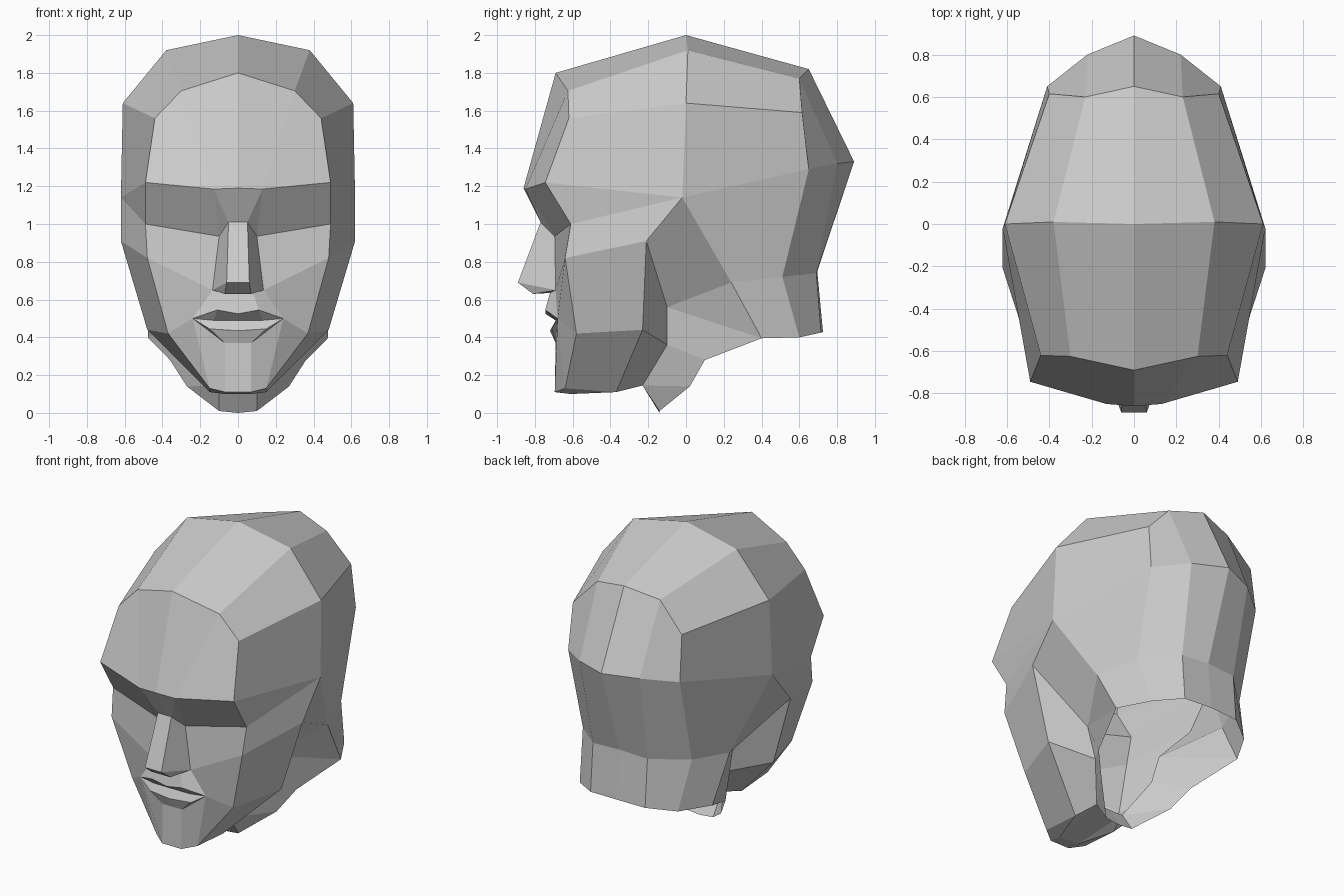
import bpy, bmesh

if "Cube" in bpy.data.objects:
    bpy.data.objects.remove(bpy.data.objects["Cube"])

bm = bmesh.new()
cache = {}


def vert(p):
    if p not in cache:
        cache[p] = bm.verts.new(p)
    return cache[p]


def loft(*rows):
    """Skin neighbouring rows of points; repeated points give triangles."""
    for a, b in zip(rows, rows[1:]):
        for i in range(len(a) - 1):
            loop = list(dict.fromkeys((a[i], a[i + 1], b[i + 1], b[i])))
            if len(loop) > 2:
                bm.faces.new([vert(p) for p in loop])


# Landmarks shared between regions (half head, x >= 0)
ear, hinge = (.62, -.02, 1.14), (.62, -.21, .91)
socket, cheek = (.49, -.61, 1.0), (.48, -.64, .82)
jaw_front, jaw_angle = (.37, -.58, .42), (.48, -.23, .44)
jaw_under = (.15, -.37, .11)
mastoid, neck_side = (.49, .24, .69), (.475, .40, .395)
throat_up, throat_low = (.28, -.10, .56), (.22, -.10, .36)

# Skull: cross rows from brow over the crown to the base of the neck
brow = [(0, -.86, 1.19), (.13, -.85, 1.185), (.49, -.745, 1.22)]
hair = [(0, -.69, 1.80), (.30, -.625, 1.705), (.44, -.62, 1.56)]
crown = [(0, 0, 2.0), (.38, .01, 1.92), (.61, 0, 1.64)]
back = [(0, .65, 1.82), (.23, .60, 1.77), (.40, .615, 1.59)]
low_back = [(0, .89, 1.33), (.22, .80, 1.32), (.41, .65, 1.29)]
nape = [(0, .695, .75), (.2, .69, .74), (.40, .51, .72)]
neck_base = [(0, .725, .43), (.2, .715, .425), (.36, .60, .40)]
loft(brow, hair, crown, back, low_back, nape, neck_base)

# Chin and underside of the jaw
chin = [(0, -.695, .11), (.07, -.695, .11), (.15, -.64, .13)]
throat = [(0, -.23, .145), (.1, -.23, .145)]
loft(chin, [(0, -.61, .10), (.07, -.61, .10), jaw_under],
     [throat[0], throat[1], throat[1]])

# Temple, cheek and jaw side
loft([hair[2], crown[2]], [brow[2], ear], [socket, ear], [cheek, hinge],
     [jaw_front, jaw_angle], [chin[2], jaw_under])

# Side of the skull behind the ear
loft([crown[2], back[2]], [ear, low_back[2]], [mastoid, nape[2]],
     [neck_side, neck_base[2]])

# Back of the jaw, then the open-bottomed neck
loft([hinge, throat_up], [jaw_angle, throat_low], [jaw_under, throat[1]])
loft([hinge, ear], [throat_up, mastoid], [throat_up, neck_side],
     [throat_low, (.36, .10, .28)], [throat[1], (.27, .02, .14)],
     [throat[1], (.1, -.14, .01)], [throat[0], (0, -.14, 0)])

# Eye sockets and nose
wing, corner = (.135, -.69, .65), (.24, -.68, .50)
nose_base = [(.08, -.72, .635), (0, -.72, .635)]
loft([brow[2], brow[1], brow[1], brow[0]],
     [socket, (.10, -.695, .935), (.05, -.77, 1.01), (0, -.77, 1.01)],
     [cheek, wing, (.06, -.89, .69), (0, -.89, .69)],
     [cheek, wing, (.07, -.81, .63), (0, -.81, .63)],
     [cheek, wing, *nose_base])

# Upper lip, lower lip and chin front
loft([cheek, wing, *nose_base],
     [jaw_front, corner, (.11, -.745, .545), (0, -.745, .525)],
     [jaw_front, corner, (.13, -.69, .49), (0, -.69, .49)],
     [jaw_front, corner, (.15, -.71, .445), (0, -.72, .435)],
     [jaw_front, corner, (.07, -.69, .37), (0, -.69, .37)],
     [chin[2], chin[2], chin[1], chin[0]])

# Mirror the half and orient all faces outwards
bmesh.ops.mirror(bm, geom=bm.verts[:] + bm.edges[:] + bm.faces[:],
                 axis='X', merge_dist=.0005)
bmesh.ops.remove_doubles(bm, verts=bm.verts[:], dist=.0005)
bmesh.ops.recalc_face_normals(bm, faces=bm.faces[:])
bm.normal_update()
top = max(bm.faces, key=lambda f: f.calc_center_median().z)
if top.normal.z < 0:
    bmesh.ops.reverse_faces(bm, faces=bm.faces[:])

mesh = bpy.data.meshes.new("head")
bm.to_mesh(mesh)
bm.free()
bpy.context.collection.objects.link(bpy.data.objects.new("head", mesh))
